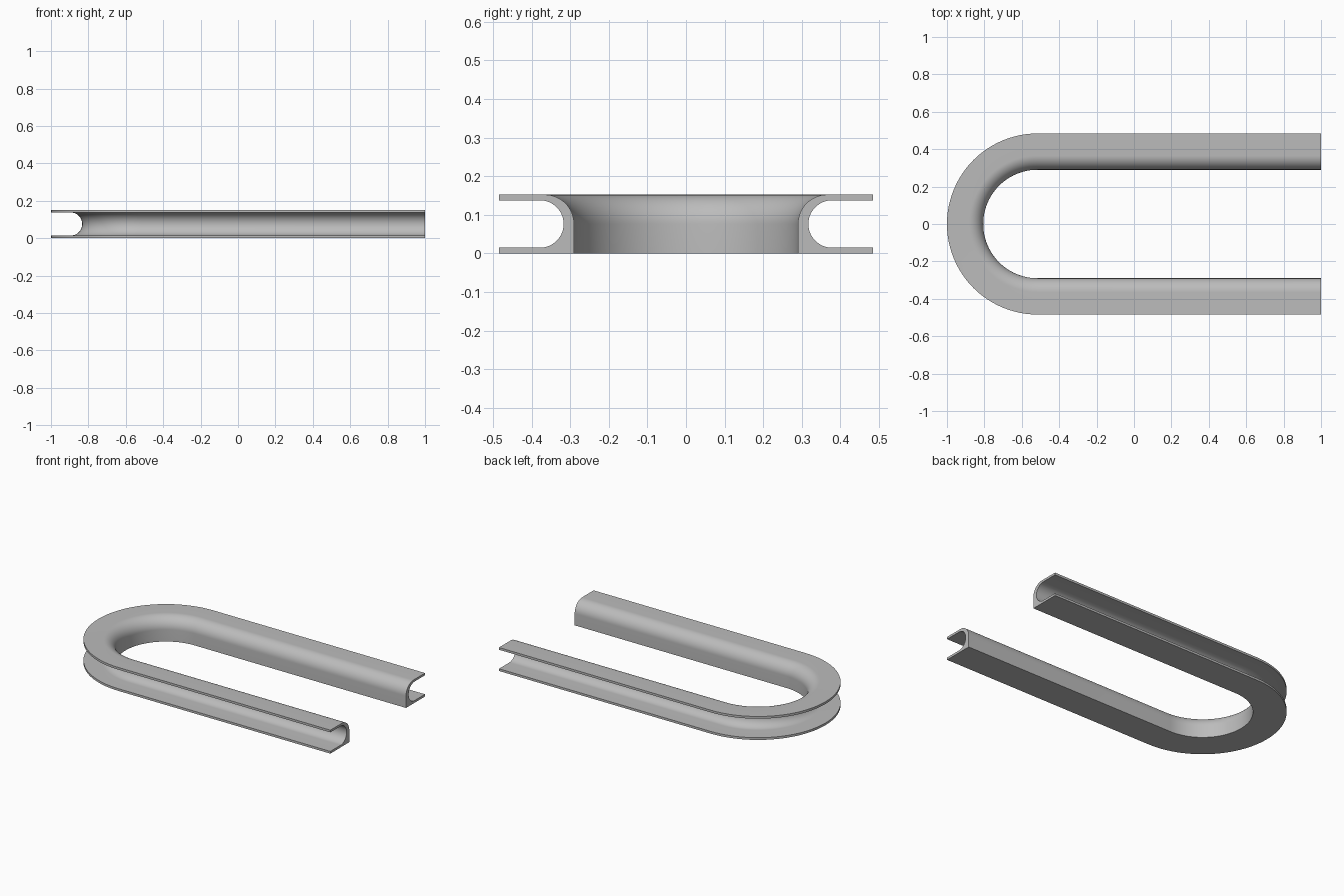
import bpy, bmesh, math

if "Cube" in bpy.data.objects:
    bpy.data.objects.remove(bpy.data.objects["Cube"])

R_IN, R_OUT, H = 0.29, 0.484, 0.152   # inner wall, outer rim, height
WALL = 0.0145                         # flange thickness
CX = -1 + R_OUT                       # centre of the bend
ARC, BEND = 16, 48                    # segments of fillets and bend

# Cross-section as (distance from the long axis, height)
prof = [(R_OUT, 0), (R_IN, 0)]
ra = H / 2
for i in range(ARC + 1):              # rounded upper inner edge
    a = math.pi - math.pi / 2 * i / ARC
    prof.append((R_IN + ra + ra * math.cos(a), H - ra + ra * math.sin(a)))
prof.append((R_OUT, H))
rs = H / 2 - WALL
cs = 0.317 + rs
prof.append((R_OUT, H - WALL))
for i in range(2 * ARC + 1):          # round-bottomed groove
    a = math.pi / 2 + math.pi * i / (2 * ARC)
    prof.append((cs + rs * math.cos(a), H / 2 + rs * math.sin(a)))
prof.append((R_OUT, WALL))

# Path stations: straight end, half-circle bend, straight end
stations = [(1, 0, 1)]
for i in range(BEND + 1):
    a = math.pi / 2 + math.pi * i / BEND
    stations.append((CX, math.cos(a), math.sin(a)))
stations.append((1, 0, -1))

# Sweep the section along the path
bm = bmesh.new()
rings = [[bm.verts.new((x + r * dx, r * dy, z)) for r, z in prof]
         for x, dx, dy in stations]
n = len(prof)
for a, b in zip(rings, rings[1:]):
    for i in range(n):
        j = (i + 1) % n
        bm.faces.new((a[i], a[j], b[j], b[i]))
bm.faces.new(rings[0])                # end caps
bm.faces.new(rings[-1][::-1])
bmesh.ops.recalc_face_normals(bm, faces=bm.faces)
mesh = bpy.data.meshes.new("u_channel")
bm.to_mesh(mesh)
bm.free()

channel = bpy.data.objects.new("u_channel", mesh)
bpy.context.collection.objects.link(channel)
grey = bpy.data.materials.new("light_grey")
grey.diffuse_color = (0.5, 0.5, 0.5, 1)
grey.use_nodes = True
grey.node_tree.nodes["Principled BSDF"].inputs["Base Color"].default_value = grey.diffuse_color
mesh.materials.append(grey)

bpy.context.view_layer.objects.active = channel
channel.select_set(True)
bpy.ops.object.shade_smooth_by_angle(angle=math.radians(30))
